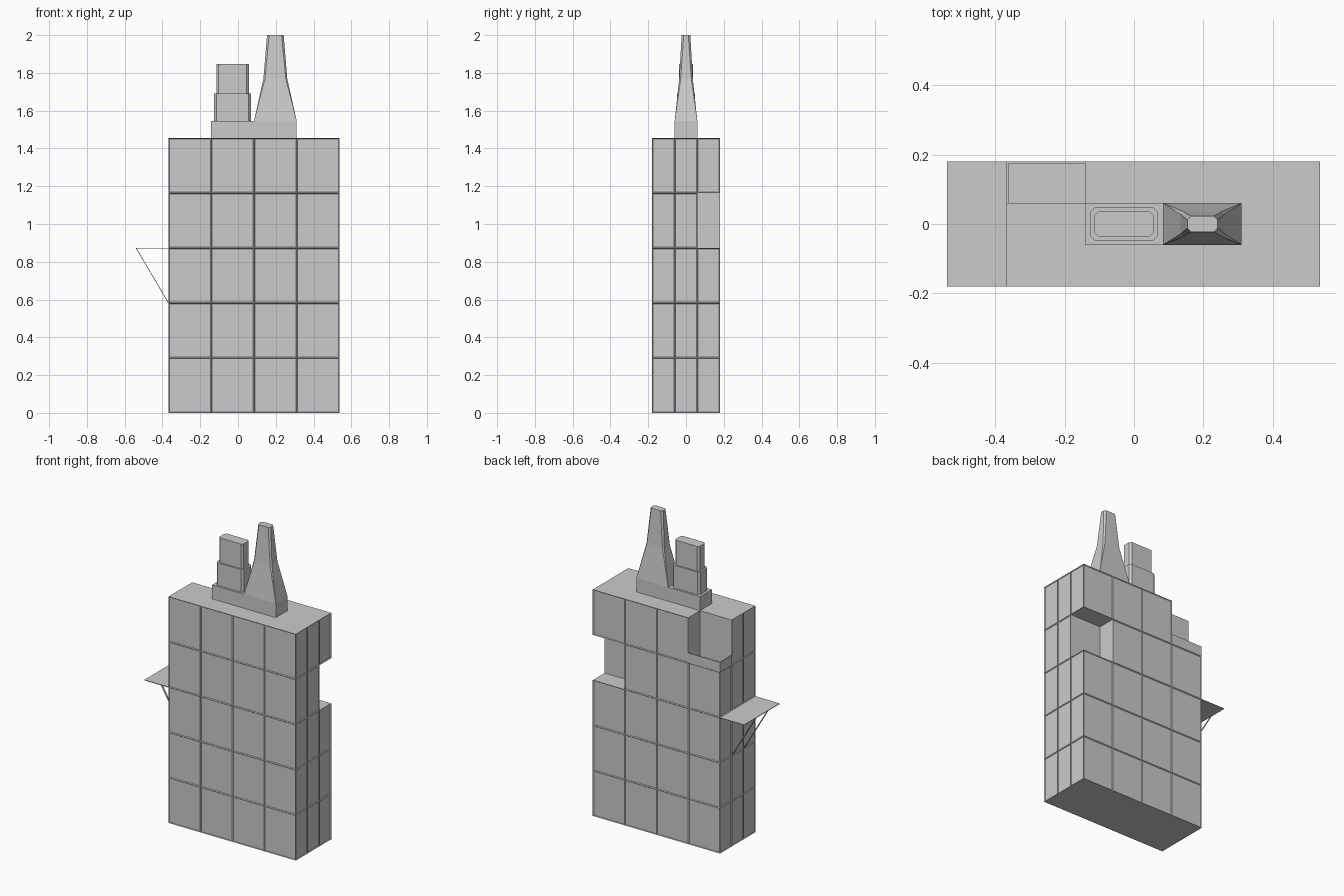
import bpy, bmesh

if "Cube" in bpy.data.objects:
    bpy.data.objects.remove(bpy.data.objects["Cube"])

X0, Y0 = -0.368, -0.18
CX, CY, CZ = 0.2263, 0.12, 0.291      # size of one cell
NX, NY, NZ = 4, 3, 5
TOP = CZ * NZ


def finish(bm, name):
    bmesh.ops.recalc_face_normals(bm, faces=bm.faces[:])
    mesh = bpy.data.meshes.new(name)
    bm.to_mesh(mesh)
    bm.free()
    obj = bpy.data.objects.new(name, mesh)
    bpy.context.collection.objects.link(obj)
    return obj


def ring(cx, hx, hy, c, z):
    """Rectangle with chamfered corners."""
    return [(cx + x, y, z) for x, y in (
        (hx - c, -hy), (hx, -hy + c), (hx, hy - c), (hx - c, hy),
        (-hx + c, hy), (-hx, hy - c), (-hx, -hy + c), (-hx + c, -hy))]


def loft(name, rings):
    bm = bmesh.new()
    rows = [[bm.verts.new(p) for p in r] for r in rings]
    for a, b in zip(rows, rows[1:]):
        n = len(a)
        for i in range(n):
            bm.faces.new((a[i], a[(i + 1) % n], b[(i + 1) % n], b[i]))
    bm.faces.new(rows[0][::-1])
    bm.faces.new(rows[-1])
    bmesh.ops.remove_doubles(bm, verts=bm.verts[:], dist=1e-5)
    return finish(bm, name)


def box(name, x, y, z):
    return loft(name, [[(x[0], y[0], h), (x[1], y[0], h), (x[1], y[1], h), (x[0], y[1], h)] for h in z])


# Building body: grid of cells with two back corner cells left out
missing = {(NX - 1, NY - 1, 3), (0, NY - 1, NZ - 1)}
solid = {(i, j, k) for i in range(NX) for j in range(NY) for k in range(NZ)} - missing
bm = bmesh.new()
verts = {}


def vert(p):
    if p not in verts:
        verts[p] = bm.verts.new((X0 + p[0] * CX, Y0 + p[1] * CY, p[2] * CZ))
    return verts[p]


for cell in sorted(solid):
    for axis in range(3):
        for side in (0, 1):
            nb = list(cell)
            nb[axis] += 2 * side - 1
            if tuple(nb) in solid:
                continue
            u, v = (axis + 1) % 3, (axis + 2) % 3
            quad = []
            for du, dv in ((0, 0), (1, 0), (1, 1), (0, 1)):
                p = list(cell)
                p[axis] += side
                p[u] += du
                p[v] += dv
                quad.append(vert(tuple(p)))
            bm.faces.new(quad if side else quad[::-1])
bm.normal_update()
# Recessed facade panels between thin mullions
x1, y1 = X0 + NX * CX, Y0 + NY * CY
panels = []
for f in bm.faces:
    c = f.calc_center_median()
    if min(abs(c.x - X0), abs(c.x - x1), abs(c.y - Y0), abs(c.y - y1)) < 1e-4 and abs(f.normal.z) < 0.5:
        panels.append(f)
bmesh.ops.inset_individual(bm, faces=panels, thickness=0.006, depth=-0.005)
finish(bm, "building_body")

# Low parapet round the terrace in the top back corner
zt = TOP - CZ
box("terrace_parapet_back", (X0, X0 + CX), (y1 - 0.005, y1), (zt, zt + 0.065))
box("terrace_parapet_side", (X0, X0 + 0.005), (y1 - CY, y1 - 0.005), (zt, zt + 0.065))

# Roof plinth
zp = TOP + 0.09
box("roof_plinth", (X0 + CX, X0 + 3 * CX), (-CY / 2, CY / 2), (TOP, zp))

# Stepped turret
cx = -0.029
loft("turret_lower", [ring(cx, 0.097, 0.047, 0.012, z) for z in (zp, 1.69)])
loft("turret_upper", [ring(cx, 0.086, 0.036, 0.012, z) for z in (1.69, 1.848)])

# Tapered spire with corner chamfers that widen upward
loft("spire", [ring(X0 + 2.5 * CX, hx, hy, c, z) for hx, hy, c, z in (
    (CX / 2, CY / 2, 0, zp), (0.063, 0.036, 0.008, 1.77), (0.044, 0.023, 0.011, 2.0))])

# Side platform with two diagonal struts
zd = 3 * CZ
box("side_platform", (-0.54, X0), (-0.18, 0.18), (zd - 0.003, zd + 0.001))
for n, y in enumerate((-0.06, 0.06)):
    w = 0.006
    loft(f"platform_strut_{n + 1}", [
        [(x - 0.002, y - w, z), (x + 0.002, y - w, z), (x + 0.002, y + w, z), (x - 0.002, y + w, z)]
        for x, z in ((X0, 2 * CZ), (-0.538, zd - 0.003))])
